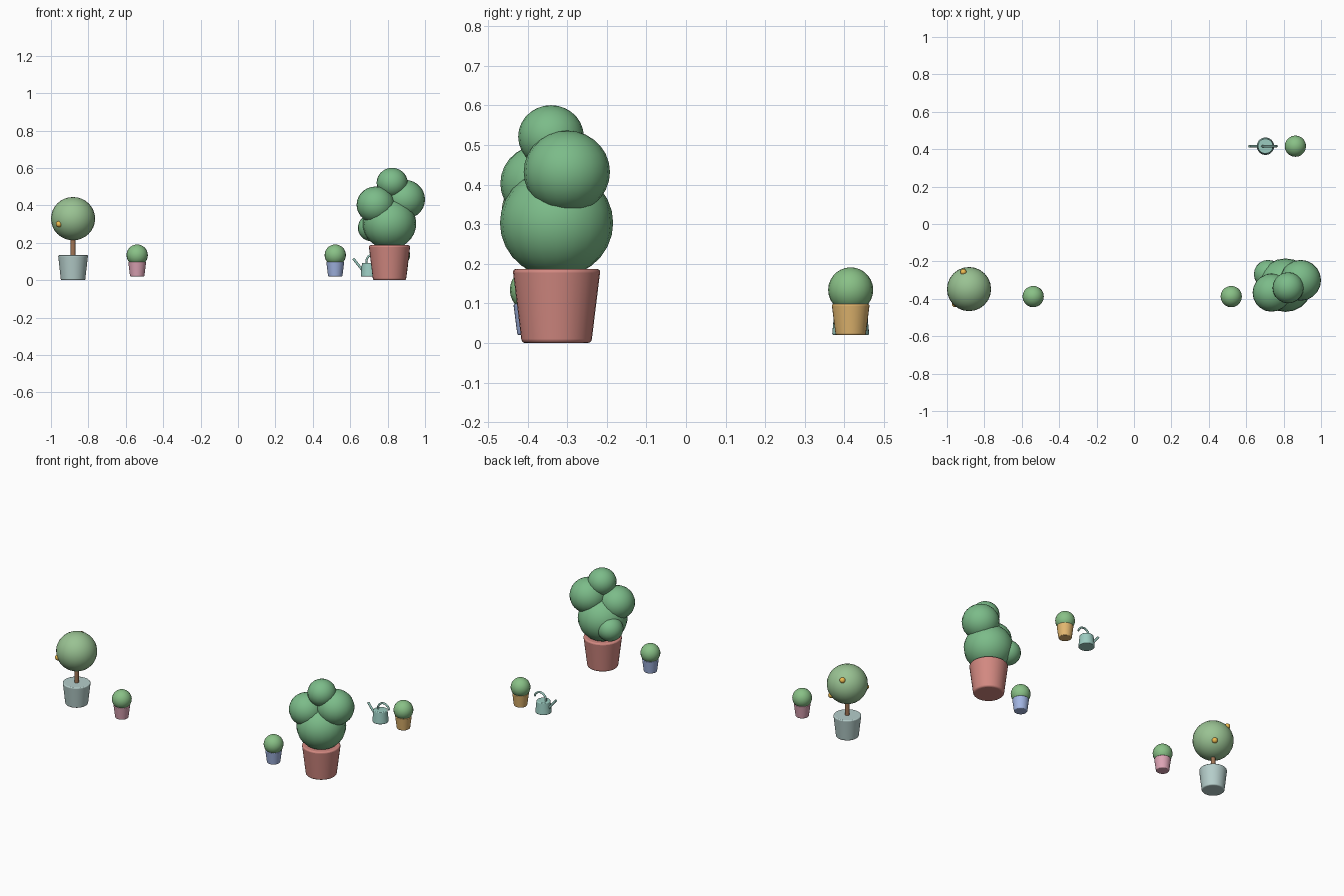
import bpy, math
from mathutils import Vector

if "Cube" in bpy.data.objects:
    bpy.data.objects.remove(bpy.data.objects["Cube"])


def material(name, rgb):
    m = bpy.data.materials.new(name)
    m.diffuse_color = (*rgb, 1)
    m.use_nodes = True
    m.node_tree.nodes["Principled BSDF"].inputs["Base Color"].default_value = m.diffuse_color
    return m


LEAF = material("leaf", (0.20, 0.50, 0.25))
TREE_LEAF = material("tree_leaf", (0.32, 0.54, 0.29))
SMALL_LEAF = material("small_leaf", (0.25, 0.53, 0.24))
TERRACOTTA = material("terracotta", (0.65, 0.25, 0.22))
GLAZE = material("pale_glaze", (0.46, 0.61, 0.59))
BARK = material("bark", (0.36, 0.18, 0.09))
FRUIT = material("fruit", (0.85, 0.50, 0.08))
PINK = material("pink", (0.72, 0.37, 0.46))
BLUE = material("blue", (0.36, 0.46, 0.76))
YELLOW = material("yellow", (0.76, 0.47, 0.16))
MINT = material("mint", (0.33, 0.60, 0.53))


def finish(ob, name, mat):
    ob.name = name
    ob.data.materials.append(mat)
    bpy.ops.object.select_all(action='DESELECT')
    ob.select_set(True)
    bpy.context.view_layer.objects.active = ob
    bpy.ops.object.shade_smooth_by_angle(angle=math.radians(40))
    return ob


def ball(name, loc, r, mat, squash=1.0, seg=20, rings=14):
    bpy.ops.mesh.primitive_uv_sphere_add(segments=seg, ring_count=rings, radius=r, location=loc)
    ob = bpy.context.object
    ob.scale.z = squash
    return finish(ob, name, mat)


def pot(name, x, y, z, r_bottom, r_top, h, mat, bevel=0.006):
    bpy.ops.mesh.primitive_cone_add(vertices=32, radius1=r_bottom, radius2=r_top,
                                    depth=h, location=(x, y, z + h / 2))
    ob = bpy.context.object
    b = ob.modifiers.new("rounded_edges", 'BEVEL')
    b.width, b.segments = bevel, 3
    b.limit_method, b.angle_limit = 'ANGLE', math.radians(40)
    return finish(ob, name, mat)


def rod(name, points, r, mat):
    cu = bpy.data.curves.new(name, 'CURVE')
    cu.dimensions = '3D'
    cu.bevel_depth, cu.bevel_resolution, cu.use_fill_caps = r, 3, True
    sp = cu.splines.new('POLY')
    sp.points.add(len(points) - 1)
    for p, co in zip(sp.points, points):
        p.co = (*co, 1)
    ob = bpy.data.objects.new(name, cu)
    bpy.context.collection.objects.link(ob)
    bpy.ops.object.select_all(action='DESELECT')
    ob.select_set(True)
    bpy.context.view_layer.objects.active = ob
    bpy.ops.object.convert(target='MESH')
    ob = bpy.context.object
    return finish(ob, name, mat)


# Large bush in a terracotta pot
pot("bush_pot", 0.81, -0.327, 0, 0.088, 0.111, 0.187, TERRACOTTA, 0.009)
for i, (x, y, z, r) in enumerate([(0.81, -0.327, 0.303, 0.143), (0.736, -0.367, 0.403, 0.102),
                                  (0.891, -0.301, 0.432, 0.109), (0.824, -0.341, 0.521, 0.083),
                                  (0.717, -0.268, 0.28, 0.076)]):
    ball(f"bush_foliage_{i + 1}", (x, y, z), r, LEAF, 0.96)

# Ball tree with fruit
crown = Vector((-0.882, -0.348, 0.329))
pot("tree_pot", crown.x, crown.y, 0, 0.065, 0.08, 0.134, GLAZE)
rod("tree_trunk", [(crown.x, crown.y, 0.12), (crown.x, crown.y, 0.27)], 0.013, BARK)
ball("tree_crown", crown, 0.118, TREE_LEAF, 0.98, 24, 16)
for i, d in enumerate([(-0.075, -0.08, -0.029), (-0.03, 0.091, 0.065), (0.056, 0.082, -0.055)]):
    ball(f"tree_fruit_{i + 1}", crown + Vector(d), 0.017, FRUIT, seg=12, rings=8)

# Three small potted shrubs
for color, x, y, mat in [("pink", -0.539, -0.388, PINK), ("blue", 0.52, -0.388, BLUE),
                         ("yellow", 0.863, 0.416, YELLOW)]:
    pot(color + "_pot", x, y, 0.02, 0.038, 0.048, 0.078, mat, 0.004)
    ball(color + "_pot_shrub", (x, y, 0.134), 0.057, SMALL_LEAF)

# Watering can: tapered body, straight spout, arched handle
cx, cy = 0.703, 0.416
pot("can_body", cx, cy, 0.02, 0.047, 0.04, 0.073, MINT, 0.004)
rod("can_spout", [(cx - 0.028, cy, 0.042), (cx - 0.087, cy, 0.116)], 0.007, MINT)
arc = [math.radians(10 + 180 * i / 16) for i in range(17)]
rod("can_handle", [(cx + 0.022 + 0.039 * math.cos(a), cy, 0.099 + 0.039 * math.sin(a))
                   for a in arc], 0.006, MINT)
